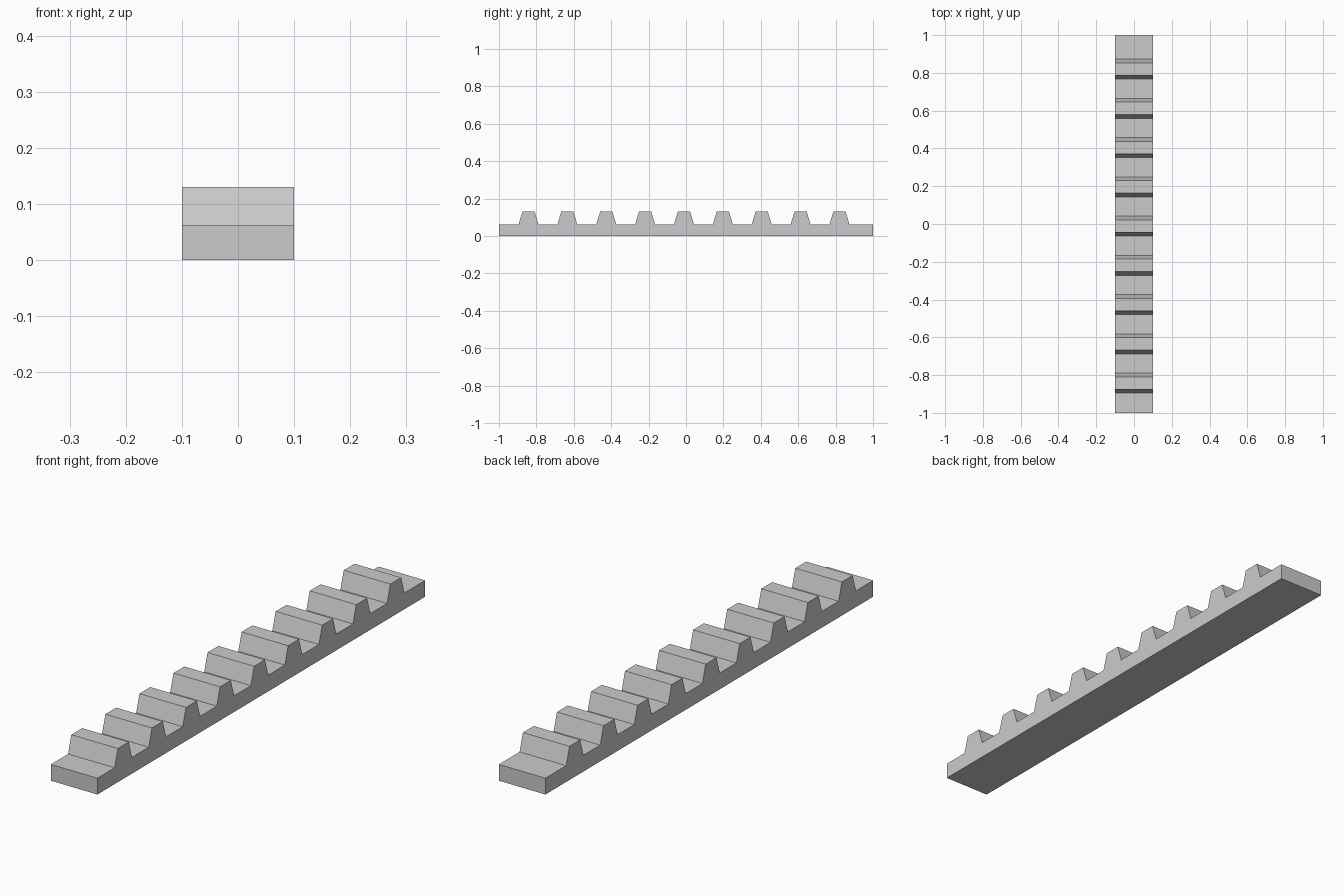
import bpy, bmesh

if "Cube" in bpy.data.objects:
    bpy.data.objects.remove(bpy.data.objects["Cube"])

HALF_WIDTH = 0.0995
BODY_TOP, TOOTH_TOP = 0.063, 0.13
TEETH, FIRST, PITCH = 9, -0.842, 0.2078
ROOT, TIP = 0.053, 0.033  # tooth half lengths at root and tip

# Side profile (y, z): flat bar with a row of trapezoid teeth on top
profile = [(1, BODY_TOP), (1, 0), (-1, 0), (-1, BODY_TOP)]
for i in range(TEETH):
    c = FIRST + i * PITCH
    profile += [(c - ROOT, BODY_TOP), (c - TIP, TOOTH_TOP),
                (c + TIP, TOOTH_TOP), (c + ROOT, BODY_TOP)]

# Extrude the profile across the width
bm = bmesh.new()
side = bm.faces.new([bm.verts.new((-HALF_WIDTH, y, z)) for y, z in profile])
result = bmesh.ops.extrude_face_region(bm, geom=[side], use_keep_orig=True)
moved = [g for g in result["geom"] if isinstance(g, bmesh.types.BMVert)]
bmesh.ops.translate(bm, verts=moved, vec=(2 * HALF_WIDTH, 0, 0))

# Centre line running the length of the rack
bmesh.ops.bisect_plane(bm, geom=bm.verts[:] + bm.edges[:] + bm.faces[:],
                       plane_co=(0, 0, 0), plane_no=(1, 0, 0))
bmesh.ops.recalc_face_normals(bm, faces=bm.faces[:])

mesh = bpy.data.meshes.new("gear_rack")
bm.to_mesh(mesh)
bm.free()
rack = bpy.data.objects.new("gear_rack", mesh)
bpy.context.collection.objects.link(rack)
